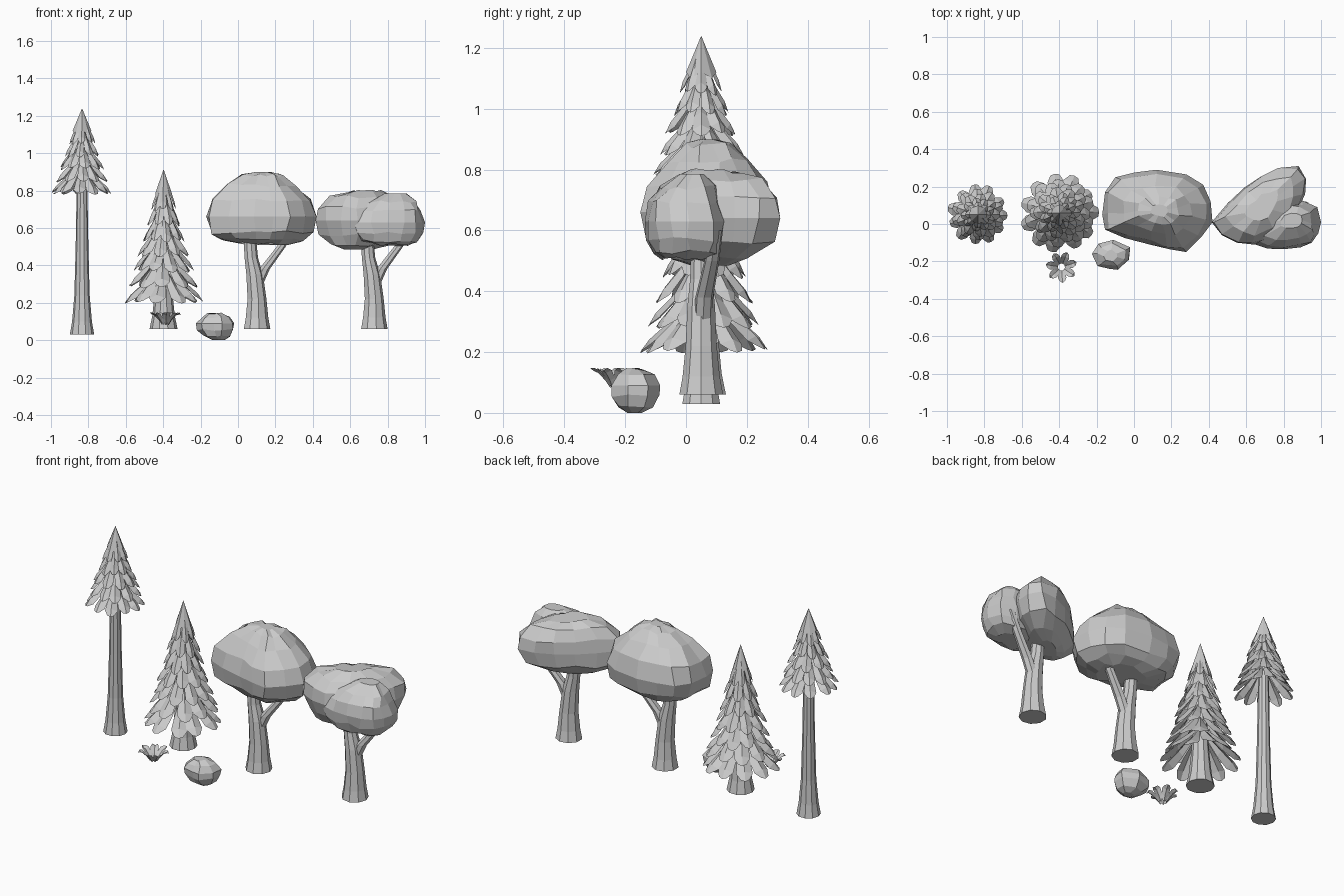
import bpy, random
from math import sin, cos, pi

if "Cube" in bpy.data.objects:
    bpy.data.objects.remove(bpy.data.objects["Cube"])
random.seed(4)


def make(name, verts, faces):
    me = bpy.data.meshes.new(name)
    me.from_pydata(verts, [], faces)
    me.update()
    ob = bpy.data.objects.new(name, me)
    bpy.context.collection.objects.link(ob)
    return ob


def skin(name, rings):
    """Closed skin through rings of equal point count."""
    n = len(rings[0])
    verts = [p for r in rings for p in r]
    faces = [(k*n+i, k*n+(i+1) % n, (k+1)*n+(i+1) % n, (k+1)*n+i)
             for k in range(len(rings)-1) for i in range(n)]
    last = (len(rings)-1)*n
    faces += [tuple(reversed(range(n))), tuple(range(last, last+n))]
    return make(name, verts, faces)


def tube(name, path, n=9):
    """Trunk or branch: path of (x, y, z, radius)."""
    return skin(name, [[(x+r*cos(2*pi*i/n), y+r*sin(2*pi*i/n), z)
                        for i in range(n)] for x, y, z, r in path])


def blob(name, outline, levels, jitter=0.01):
    """Faceted lump: counter-clockwise plan outline scaled at (z, scale, dx, dy)."""
    cx = sum(p[0] for p in outline)/len(outline)
    cy = sum(p[1] for p in outline)/len(outline)
    rings = []
    for z, s, dx, dy in levels:
        j = jitter if 0.3 < s < 1 else 0
        rings.append([(cx+dx+(x-cx)*s + random.uniform(-j, j),
                       cy+dy+(y-cy)*s + random.uniform(-j, j),
                       z + random.uniform(-j, j)) for x, y in outline])
    return skin(name, rings)


def needles(name, cx, cy, base, top, radius, tiers, drop, cap):
    """Tiers of ridged, pointed sprays under a small cone."""
    verts, faces = [], []

    def add(r, a, z):
        verts.append((cx+r*cos(a), cy+r*sin(a), z))
        return len(verts)-1
    span = (top-cap-base)*0.97
    for t in range(tiers):
        z0 = base + span*t/tiers
        R = radius*(top-z0)/(top-base)
        n = 11 - round(4*t/tiers)
        for i in range(n):
            a = 2*pi*(i+0.5*(t % 2))/n + random.uniform(-.06, .06)
            k = random.uniform(0.93, 1.0)
            zz = z0 + random.uniform(0, .015)
            w = pi/n
            # rows from the stem to the shoulder: radius, half angle, height
            rows = []
            for f, h, ww in ((0.2, 1.0, 1.0), (0.55, 0.55, 1.05), (0.83, 0.22, 0.9)):
                z = zz + drop*h
                rows.append((add(R*f*k, a-w*ww, z-.008), add(R*f*k*1.04, a, z+.008),
                             add(R*f*k, a+w*ww, z-.008)))
            for p, q in zip(rows, rows[1:]):
                faces.append((p[0], q[0], q[1], p[1]))
                faces.append((p[1], q[1], q[2], p[2]))
            tip_l = add(R*k*.98, a-w*.4, zz+drop*.04)
            tip = add(R*k, a, zz)
            tip_r = add(R*k*.98, a+w*.4, zz+drop*.04)
            e = rows[-1]
            faces.append((e[0], tip_l, tip, e[1]))
            faces.append((e[1], tip, tip_r, e[2]))
    # pointed top
    n = 8
    apex = add(0, 0, top)
    ring = [add(radius*cap*1.15/(top-base), 2*pi*i/n, top-cap - .02*(i % 2)) for i in range(n)]
    faces += [(apex, ring[i], ring[(i+1) % n]) for i in range(n)]
    return make(name, verts, faces)


# Tall bare-stemmed conifer
X, Y = -0.834, 0.05
tube("tall_conifer_trunk", [(X, Y, .03, .065), (X, Y, .10, .053), (X, Y, .24, .041),
                            (X, Y, .5, .034), (X, Y, .85, .028), (X, Y, 1.1, .012)], 10)
needles("tall_conifer_needles", X, Y, .775, 1.24, .168, 5, .13, .12)

# Full conifer
X, Y = -0.398, 0.06
tube("full_conifer_trunk", [(X, Y, .06, .075), (X, Y, .13, .06), (X, Y, .25, .048),
                            (X, Y, .75, .015)], 10)
needles("full_conifer_needles", X, Y, .195, .914, .215, 7, .165, .13)

# Forked trunks of the two broadleaf trees
for label, dx in (("left", 0), ("right", .627)):
    x = .1 + dx
    tube(label + "_tree_trunk", [(x, .05, .06, .073), (x, .05, .12, .062), (x, .05, .22, .052),
                                 (x-.012, .05, .35, .046), (x-.03, .05, .44, .037),
                                 (x-.042, .05, .60, .033)])
    tube(label + "_tree_branch", [(x+.0, .055, .29, .03), (x+.04, .06, .38, .03),
                                  (x+.13, .085, .50, .025), (x+.19, .1, .60, .022)], 7)

# Left canopy
blob("left_tree_canopy",
     [(.42, .01), (.41, .12), (.37, .21), (.28, .265), (.12, .29), (0, .275), (-.1, .25),
      (-.155, .17), (-.17, .05), (-.155, -.03), (-.05, -.075), (.085, -.11), (.19, -.135),
      (.28, -.15), (.36, -.07)],
     [(.515, .45, .02, 0), (.535, .75, 0, 0), (.575, .92, 0, 0), (.66, 1, 0, 0),
      (.75, .91, 0, 0), (.83, .62, 0, 0), (.88, .36, .01, 0), (.898, .15, .01, 0)])

# Right canopy: long rear lobe and smaller front lobe
blob("right_tree_rear_canopy",
     [(.415, .01), (.47, -.06), (.55, -.1), (.64, -.11), (.76, -.07), (.86, .04), (.915, .16),
      (.92, .24), (.88, .31), (.78, .30), (.68, .255), (.59, .195), (.5, .11)],
     [(.485, .3, -.04, -.02), (.51, .62, -.03, -.02), (.56, .88, -.01, 0), (.64, 1, 0, 0),
      (.71, .96, 0, 0), (.765, .74, 0, 0), (.795, .36, 0, 0)])
blob("right_tree_front_canopy",
     [(.62, 0), (.62, -.1), (.71, -.13), (.8, -.135), (.89, -.125), (.95, -.1), (.985, -.05),
      (1, .01), (.98, .09), (.9, .125), (.8, .13), (.68, .09)],
     [(.51, .5, 0, 0), (.53, .8, 0, 0), (.57, .93, 0, 0), (.63, 1, 0, 0), (.69, .9, 0, 0),
      (.74, .68, .01, .01), (.785, .3, .02, .03)])

# Rock
blob("rock",
     [(-.225, -.16), (-.195, -.225), (-.13, -.24), (-.085, -.245), (-.03, -.19),
      (-.02, -.125), (-.11, -.085), (-.19, -.105)],
     [(0, .3, .02, 0), (.022, .72, .01, 0), (.055, .98, 0, 0), (.09, 1, 0, 0),
      (.122, .75, 0, 0), (.142, .35, 0, 0)], .006)

# Small ground plant: arching leaves around an open centre
X, Y = -.388, -.23
verts, faces = [], []
for i in range(7):
    a = 2*pi*i/7 + .3
    b = len(verts)
    for r, w, z in ((.018, .008, .085), (.035, .019, .11), (.058, .022, .135), (.074, .015, .142)):
        for s, lift in ((-1, .006), (0, -.004), (1, .006)):
            verts.append((X+r*cos(a)-s*w*sin(a), Y+r*sin(a)+s*w*cos(a), z+lift))
    verts.append((X+.085*cos(a), Y+.085*sin(a), .135 + .012*(i % 2)))
    for k in range(3):
        for c in range(2):
            q = b+3*k+c
            faces.append((q, q+3, q+4, q+1))
    faces += [(b+9, b+12, b+10), (b+10, b+12, b+11)]
make("ground_plant", verts, faces)
